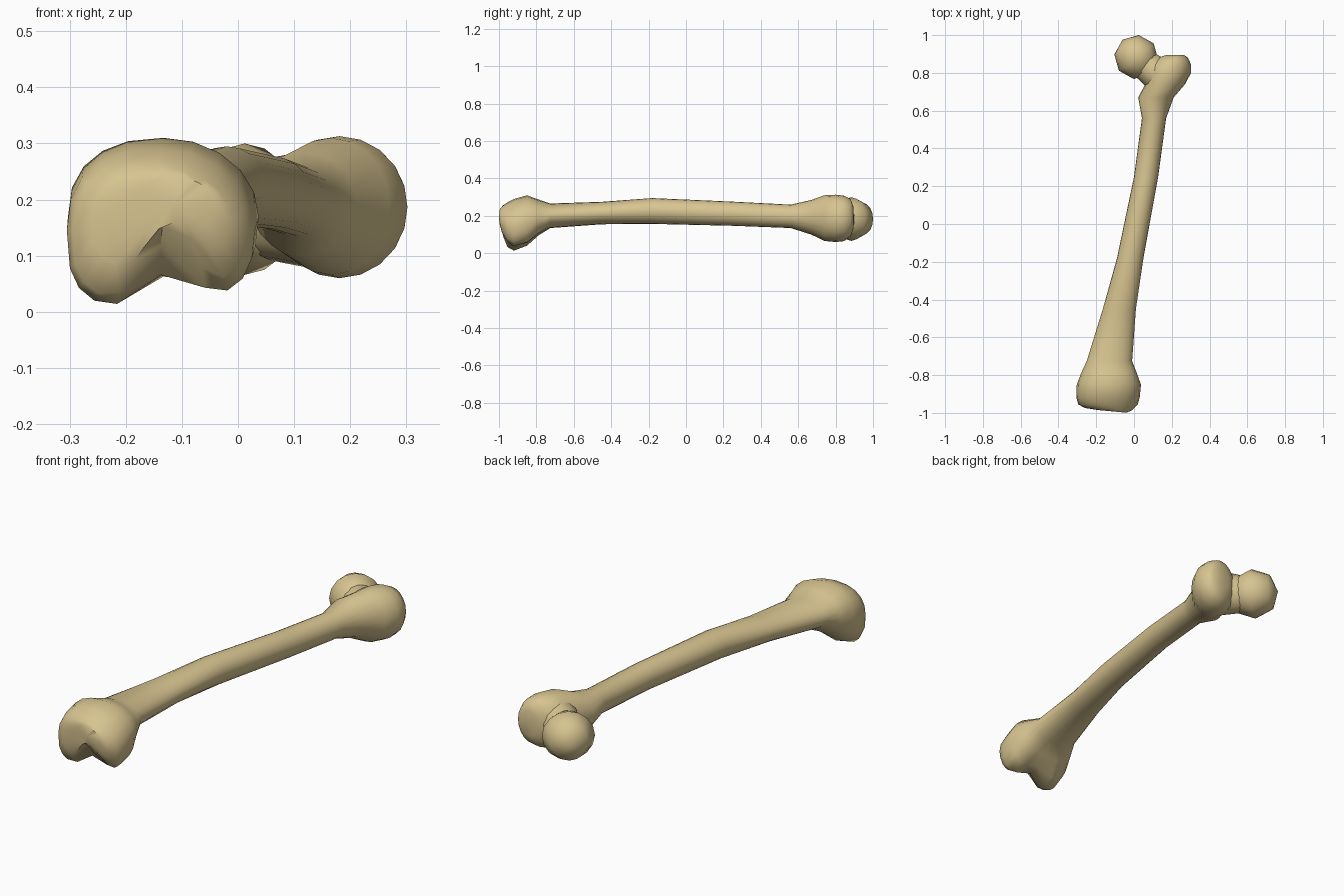
import bpy, bmesh, math
from mathutils import Vector, Matrix

if "Cube" in bpy.data.objects:
    bpy.data.objects.remove(bpy.data.objects["Cube"])

bone = bpy.data.materials.new("bone tan")
bone.diffuse_color = (0.68, 0.55, 0.28, 1)
bone.use_nodes = True
bone.node_tree.nodes["Principled BSDF"].inputs["Base Color"].default_value = bone.diffuse_color


def finish(name, bm, angle=50):
    bmesh.ops.recalc_face_normals(bm, faces=bm.faces)
    me = bpy.data.meshes.new(name)
    bm.to_mesh(me)
    bm.free()
    ob = bpy.data.objects.new(name, me)
    bpy.context.collection.objects.link(ob)
    me.materials.append(bone)
    bpy.ops.object.select_all(action='DESELECT')
    ob.select_set(True)
    bpy.context.view_layer.objects.active = ob
    bpy.ops.object.shade_smooth_by_angle(angle=math.radians(angle))
    return ob


def power(v, e):
    return math.copysign(abs(v) ** e, v)


def ring(bm, y, x0, x1, z0, z1, notch=0.0, box=1.0, skew=0.0, n=20):
    """Section across y: round on top, boxier and notched underneath."""
    cx, hx, cz, hz = (x0 + x1) / 2, (x1 - x0) / 2, (z0 + z1) / 2, (z1 - z0) / 2
    verts = []
    for i in range(n):
        a = 2 * math.pi * i / n
        c, s = math.cos(a), math.sin(a)
        # lower half and the outer (-x) side are squarer
        e = box if (s < 0 or c < 0) else 1.0
        if s > 0:
            e = (e + 1) / 2
        px, pz = power(c, e), power(s, e)
        z = cz + hz * pz
        if s < 0:
            z += notch * math.exp(-((px - 0.1) / 0.4) ** 2)
            z += 0.25 * notch * max(px, 0)
        verts.append(bm.verts.new((cx + hx * px, y - skew * px, z)))
    return verts


def loft(name, stations):
    bm = bmesh.new()
    rings = [ring(bm, *s) for s in stations]
    for a, b in zip(rings, rings[1:]):
        for i in range(len(a)):
            j = (i + 1) % len(a)
            bm.faces.new((a[i], a[j], b[j], b[i]))
    for r in (rings[0], rings[-1]):
        mid = bm.verts.new(sum((v.co for v in r), Vector()) / len(r))
        for i in range(len(r)):
            bm.faces.new((r[i], r[(i + 1) % len(r)], mid))
    return finish(name, bm)


# Shaft with knee condyles at -y and the trochanter at +y
# y, x min, x max, z min, z max, notch, boxiness, skew
loft("femur_shaft", [
    (-0.992, -0.19, -0.04, 0.14, 0.24, 0.02, 0.9, 0.007),
    (-0.98, -0.26, -0.01, 0.07, 0.255, 0.09, 0.75, 0.006),
    (-0.955, -0.295, 0.02, 0.015, 0.272, 0.11, 0.65),
    (-0.92, -0.305, 0.03, 0.0, 0.29, 0.07, 0.65),
    (-0.85, -0.303, 0.037, 0.03, 0.31, 0.035, 0.7),
    (-0.79, -0.28, 0.015, 0.085, 0.288, 0.02, 0.85),
    (-0.725, -0.25, -0.01, 0.135, 0.266),
    (-0.45, -0.165, 0.01, 0.155, 0.275),
    (-0.18, -0.09, 0.05, 0.157, 0.295),
    (0.25, 0.0, 0.128, 0.147, 0.276),
    (0.56, 0.042, 0.17, 0.135, 0.26),
    (0.67, 0.022, 0.21, 0.10, 0.285),
    (0.74, 0.06, 0.27, 0.066, 0.31),
    (0.80, 0.06, 0.302, 0.06, 0.313),
    (0.845, 0.08, 0.302, 0.065, 0.308),
    (0.88, 0.13, 0.285, 0.09, 0.29),
    (0.895, 0.17, 0.265, 0.13, 0.25),
])

# Neck: tapered stub leaning toward the head
axis = Vector((-0.62, 0.785, 0)).normalized()
tilt = axis.to_track_quat('Z', 'Y').to_matrix().to_4x4()
start, end = Vector((0.165, 0.765, 0.183)), Vector((0.06, 0.84, 0.183))
span = end - start
turn = span.to_track_quat('Z', 'Y').to_matrix().to_4x4()
bm = bmesh.new()
bmesh.ops.create_cone(
    bm, cap_ends=True, segments=14, radius1=0.10, radius2=0.082, depth=span.length,
    matrix=Matrix.Translation((start + end) / 2) @ turn)
bmesh.ops.scale(bm, vec=(1, 1, 1.12), verts=bm.verts,
                space=Matrix.Translation((0, 0, -0.183)))
finish("femur_neck", bm)

# Ball head, its pole pointing away from the neck
bm = bmesh.new()
bmesh.ops.create_uvsphere(
    bm, u_segments=16, v_segments=4, radius=0.117,
    matrix=Matrix.Translation((0.012, 0.884, 0.183)) @ tilt)
finish("femur_head", bm, 60)
